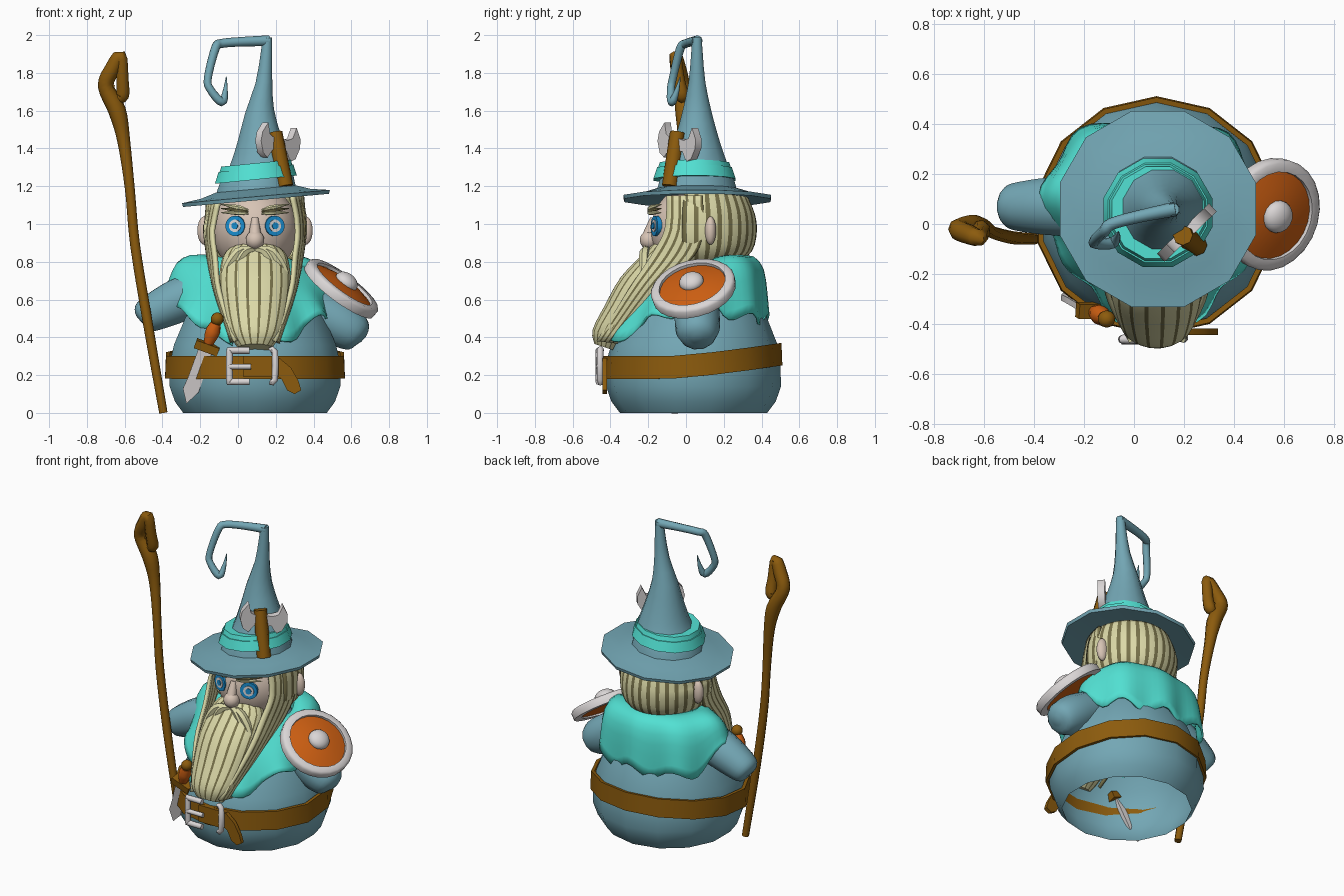
import bpy, bmesh, math
from mathutils import Vector, Matrix

if "Cube" in bpy.data.objects:
    bpy.data.objects.remove(bpy.data.objects["Cube"])

def mat(name, r, g, b):
    m = bpy.data.materials.new(name)
    m.diffuse_color = (r, g, b, 1)
    m.use_nodes = True
    m.node_tree.nodes["Principled BSDF"].inputs["Base Color"].default_value = m.diffuse_color
    return m

CLOTH = mat("dusty_blue", .172, .385, .46)
TEAL = mat("turquoise", .084, .75, .65)
WOOD = mat("brown", .262, .105, .004)
ORANGE = mat("orange", .61, .114, .006)
METAL = mat("light_grey", .70, .67, .67)
SKIN = mat("skin", .68, .55, .46)
CREAM = mat("cream", .71, .69, .39)
OLIVE = mat("olive", .19, .17, .07)
BLUE = mat("eye_blue", .01, .262, .61)
CX, CY = .09, .04                      # body axis

def make(name, verts, faces, mats, idx=None, M=None, solid=0):
    me = bpy.data.meshes.new(name)
    me.from_pydata([(M @ Vector(v)) if M else v for v in verts], [], faces)
    for m in mats:
        me.materials.append(m)
    if idx:
        for p, k in zip(me.polygons, idx):
            p.material_index = k
    bm = bmesh.new()
    bm.from_mesh(me)
    bmesh.ops.recalc_face_normals(bm, faces=bm.faces)
    bm.to_mesh(me)
    bm.free()
    ob = bpy.data.objects.new(name, me)
    bpy.context.collection.objects.link(ob)
    if solid:
        s = ob.modifiers.new("thickness", 'SOLIDIFY')
        s.thickness, s.offset = solid, 0
    return ob

def loft(name, rings, mats, closed=True, caps=True, stripes=False, **kw):
    n = len(rings[0])
    faces, idx = [], []
    for i in range(len(rings) - 1):
        for j in range(n if closed else n - 1):
            k = (j + 1) % n
            faces.append((i*n + j, i*n + k, (i+1)*n + k, (i+1)*n + j))
            idx.append(j % 2 if stripes else 0)
    if caps and closed:
        faces += [tuple(range(n)), tuple(range((len(rings)-1)*n, len(rings)*n))]
        idx += [0, 0]
    return make(name, [p for r in rings for p in r], faces, mats, idx, **kw)

def ring(cx, cy, z, rx, ry=None, n=12, tx=0, ty=0):
    ry = ry or rx
    out = []
    for i in range(n):
        a = 2*math.pi*(i + .5)/n
        x, y = rx*math.cos(a), ry*math.sin(a)
        out.append((cx + x, cy + y, z + tx*x + ty*y))
    return out

def curve(pts, n=4):                   # Catmull-Rom through points of any size
    p = [pts[0]] + list(pts) + [pts[-1]]
    out = []
    for i in range(1, len(p) - 2):
        for s in range(n):
            t = s/n
            out.append(tuple(.5*(2*b + (c-a)*t + (2*a-5*b+4*c-d)*t*t + (3*b-a-3*c+d)*t**3)
                             for a, b, c, d in zip(p[i-1], p[i], p[i+1], p[i+2])))
    return out + [tuple(pts[-1])]

def tube(name, pts, m, sides=8, n=4):  # pts: (x, y, z, radius)
    c = curve(pts, n)
    P = [Vector(p[:3]) for p in c]
    T = [(P[min(i+1, len(P)-1)] - P[max(i-1, 0)]).normalized() for i in range(len(P))]
    u = T[0].orthogonal().normalized()
    rings = []
    for i, t in enumerate(T):
        if i:
            u = T[i-1].rotation_difference(t) @ u
        v = t.cross(u)
        r = max(c[i][3], .002)
        rings.append([P[i] + r*(math.cos(a)*u + math.sin(a)*v)
                      for a in (2*math.pi*k/sides for k in range(sides))])
    return loft(name, rings, [m])

def ball(name, c, r, m, M=None, n=16):
    rings = [ring(c[0], c[1], c[2] - r[2]*math.cos(math.pi*i/n),
                  r[0]*max(math.sin(math.pi*i/n), .01), r[1]*max(math.sin(math.pi*i/n), .01), n)
             for i in range(n + 1)]
    return loft(name, rings, [m], M=M)

def lathe(name, prof, m, M=None, n=24, caps=True):
    return loft(name, [ring(0, 0, z, r, n=n) for r, z in prof], [m], M=M, caps=caps)

def plate(name, outline, t, m, M):     # outline in local x,z, thickness along y
    return loft(name, [[(x, y, z) for x, z in outline] for y in (-t/2, t/2)], [m], M=M)

def place(loc, rot=Matrix()):
    return Matrix.Translation(loc) @ rot.to_4x4()

def face_to(loc, d):                   # local z points along d
    return place(loc, Vector(d).to_track_quat('Z', 'Y').to_matrix())

# robe body, open underneath
body = [(0, .39, .04), (.06, .435, .04), (.14, .463, .04), (.25, .465, .035), (.36, .44, .045),
        (.5, .38, .05), (.6, .32, .055), (.7, .25, .06), (.8, .18, .06), (.84, .13, .06)]
loft("robe_body", [ring(CX, cy, z, r, n=14) for z, r, cy in body], [CLOTH], caps=False)

# belt, higher at the back
def belt_ring(z, r):
    return [(x, y, z + .07*max(0, (y + .1)/.6)**1.3) for x, y, z in ring(CX, CY - .008, z, r, r*.98, 14)]
loft("belt", [belt_ring(*p) for p in ((.18, .47), (.18, .488), (.30, .483), (.30, .462), (.18, .47))],
     [WOOD], caps=False)
tube("buckle_frame", [(.06, -.46, .33, .018), (-.035, -.46, .33, .018), (-.045, -.46, .32, .018),
     (-.045, -.46, .175, .018), (-.035, -.46, .165, .018), (.06, -.46, .165, .018)], METAL, n=2)
tube("buckle_prong", [(-.05, -.465, .245, .015), (.07, -.465, .245, .015)], METAL)
tube("buckle_bar", [(.17, -.45, .33, .016), (.195, -.455, .325, .018), (.195, -.455, .175, .018),
     (.17, -.45, .165, .016)], METAL, n=2)
plate("belt_strap", [(.03, .19), (.2, .19), (.2, .3), (.03, .3)], .02, WOOD, place((0, -.445, 0)))
plate("belt_strap_end", [(.2, .2), (.23, .18), (.26, .12), (.3, .1), (.335, .12), (.32, .17),
      (.28, .24), (.22, .29), (.2, .28)], .025, WOOD, place((0, -.43, 0)))

# sleeves
tube("sleeve_left", [(-.08, .06, .68, .1), (-.28, .07, .61, .12), (-.43, .07, .54, .105),
     (-.505, .07, .5, .08), (-.52, .07, .49, .02)], CLOTH, 12)
tube("sleeve_right", [(.22, .06, .66, .1), (.43, .06, .54, .12), (.56, .06, .46, .12),
     (.64, .06, .41, .09), (.665, .06, .39, .02)], CLOTH, 12)

# shoulder cape: flares over the sleeves, wavy hem, long front ends under the beard
def ease(a, lo, hi):
    t = min(1, max(0, (a - lo)/(hi - lo)))
    return t*t*(3 - 2*t)
def bump(a, mid, width):
    return math.exp(-((a - mid)/width)**2)
back = curve([(.24, .83), (.32, .82), (.37, .75), (.385, .62), (.39, .49)], 2)
front = curve([(.19, .82), (.25, .72), (.32, .63), (.37, .55), (.405, .48)], 2)
rows = []
for k, (b, f) in enumerate(zip(back, front)):
    row = []
    for i in range(65):
        a = math.radians(-165 + 330*i/64)
        w, end = ease(abs(a), 1.25, 2.25), ease(abs(a), 2.4, 2.8)
        q = k/(len(back) - 1)
        side = bump(abs(a), 1.5, .38)
        r = b[0]*(1-w) + f[0]*w + .015*q*q*math.cos(9*a) + .045*end*q*q
        r += ((.06 if a < 0 else .0)*side + (.06 if a < 0 else .03)*bump(abs(a), .85, .4))*q**.5
        z = b[1]*(1-w) + f[1]*w + .035*q*q*math.sin(9*a + 1) + .17*side*q*q - .13*end*q*q
        row.append((CX + r*math.sin(a), .05 + r*math.cos(a)*(.95 if abs(a) < 1.57 else 1),
                    z - (.05*side if a > 0 else 0)))
    rows.append(row)
loft("shoulder_cape", rows, [TEAL], closed=False, solid=.014)

# head, ears, nose, eyes, brows
ball("head", (CX, .05, .97), (.23, .24, .24), SKIN)
ball("nose", (CX, -.195, .915), (.05, .05, .05), SKIN)
tube("nose_bridge", [(CX, -.17, 1.03, .02), (CX, -.2, .93, .035)], SKIN)
for s, side in ((-1, "left"), (1, "right")):
    ball("ear_" + side, (CX + s*.268, .13, .965), (.038, .03, .075), SKIN)
    for k, (r, m) in enumerate(((.054, BLUE), (.033, METAL), (.018, BLUE))):
        lathe("eye_%s_%d" % (side, k), [(r, -.03), (r, .003 + .004*k)], m,
              face_to((CX + s*.105, -.166, .99), (s*.36, -1, .03)), 16)
    for k in range(3):
        tube("eyebrow_%s_%d" % (side, k), [(CX + s*.035, -.2, 1.055 + .01*k, .004),
             (CX + s*.09, -.185, 1.06 + .014*k, .013), (CX + s*.18, -.13, 1.06 + .022*k, .002)],
             (CREAM, OLIVE, CREAM)[k], 6)
    for k in range(2):
        tube("moustache_%s_%d" % (side, k), [(CX, -.2, .865, .012),
             (CX + s*(.06 + .03*k), -.22, .85, .026), (CX + s*(.11 + .05*k), -.23, .74, .02),
             (CX + s*(.1 + .06*k), -.28, .66, .003)], CREAM, 6)

# beard and hair: wide cream strands alternating with thin olive gaps
def strands(n, w=.66):
    return [(k + d)/n for k in range(n) for d in (0, w)]
beard = curve([(.88, -.09, .12, .08), (.83, -.12, .17, .1), (.7, -.22, .19, .125), (.55, -.315, .175, .115),
               (.42, -.40, .14, .095), (.345, -.425, .09, .06)], 3)
loft("beard", [[(CX + rx*math.cos(2*math.pi*u), cy + ry*math.sin(2*math.pi*u), z - .02*math.sin(2*math.pi*u))
                for u in strands(18, .76)] for z, cy, rx, ry in beard], [CREAM, OLIVE], stripes=True)
hair = curve([(.26, 1.135), (.295, 1.05), (.305, .96), (.28, .86), (.19, .78)], 3)
U = strands(18, .6) + [1]
loft("back_hair", [[(CX + .87*r*math.sin(a), .06 + r*math.cos(a), z + .09*r*math.sin(a)*(z > 1))
                    for a in (math.radians(-105 + 210*u) for u in U)] for r, z in hair],
     [CREAM, OLIVE], closed=False, stripes=True, solid=.02)
lock_front = curve([(.19, -.1, 1.13), (.22, -.11, .97), (.205, -.19, .82), (.185, -.31, .64), (.1, -.47, .38)], 4)
lock_back = curve([(.25, .09, 1.13), (.262, .09, .97), (.25, .05, .84), (.21, -.13, .65), (.12, -.36, .37)], 4)
for s, side in ((-1, "left"), (1, "right")):
    loft("side_lock_" + side, [[(CX + s*(f[0]*(1-u) + b[0]*u + .04*u*(1-u)), f[1]*(1-u) + b[1]*u,
         f[2]*(1-u) + b[2]*u + s*.02*(f[2] > 1)) for u in strands(5) + [1]] for f, b in zip(lock_front, lock_back)],
         [CREAM, OLIVE], closed=False, stripes=True, solid=.02)

# hat: tilted brim, cone, curled tip, band
brim = [(.2, 1.145), (.4, 1.125), (.405, 1.145), (.3, 1.16), (.22, 1.185)]
loft("hat_brim", [ring(.095, .06, z, r, tx=.09) for r, z in brim], [CLOTH])
cone = curve([(.095, 1.17, .22), (.1, 1.24, .2), (.115, 1.32, .165), (.115, 1.45, .12), (.115, 1.6, .078),
              (.137, 1.75, .046), (.15, 1.9, .032), (.155, 1.985, .026)], 2)
loft("hat_cone", [ring(x, .058, z, r, tx=.09) for x, z, r in cone], [CLOTH])
tube("hat_curl", [(.165, .06, 1.97, .029), (.02, .03, 1.965, .025), (-.09, .0, 1.955, .024),
     (-.12, -.03, 1.93, .023), (-.16, -.07, 1.77, .021), (-.145, -.08, 1.71, .021), (-.085, -.075, 1.645, .023),
     (-.068, -.05, 1.7, .014), (-.062, -.03, 1.78, .002)], CLOTH)
for k, (z, r) in enumerate(((1.235, .225), (1.262, .21))):
    loft("hat_band_%d" % k, [ring(.095, .045, zz, rr, tx=.1) for zz, rr in
         ((z, r-.03), (z, r), (z + .06, r - .02), (z + .06, r - .05))], [TEAL])

# small axe tucked in the band
tube("axe_handle", [(.25, -.085, 1.2, .043), (.195, -.045, 1.485, .04)], WOOD)
for s in (-1, 1):
    M = place((.21, -.035, 1.42), Matrix.Rotation(math.radians(44), 3, 'Z') @ Matrix.Rotation(math.radians(8), 3, 'Y'))
    plate("axe_blade_%d" % (s + 2), [(s*x, z) for x, z in ((0, -.035), (.05, -.03), (.085, -.08), (.12, -.06),
          (.145, 0), (.14, .05), (.105, .105), (.085, .045), (.05, .03), (0, .035))], .045, METAL, M)

# round shield on the right shoulder
S = face_to((.545, .04, .655), (.58, -.22, .78))
lathe("shield_rim", [(.175, -.02), (.225, -.02), (.228, .02), (.215, .035), (.18, .035), (.175, -.02)], METAL, S, caps=False)
lathe("shield_face", [(.19, -.01), (.19, .015), (.11, .04), (.02, .05)], ORANGE, S)
ball("shield_boss", (0, 0, .05), (.066, .066, .045), METAL, S)

# dagger pushed behind the belt, blade running inside it
D = place((-.165, -.345, .345), Matrix.Rotation(math.radians(20), 3, 'Y') @ Matrix.Rotation(math.radians(12), 3, 'X'))
plate("dagger_blade", [(-.04, 0), (-.04, -.18), (-.045, -.25), (0, -.32), (.04, -.24), (.035, 0)], .025, METAL, D)
plate("dagger_guard", [(-.065, -.02), (.065, -.02), (.065, .025), (-.065, .025)], .06, WOOD, D)
lathe("dagger_grip", [(.025, .02), (.038, .07), (.04, .1), (.028, .14)], ORANGE, D, 10)
ball("dagger_pommel", (0, 0, .165), (.035, .035, .035), WOOD, D, 10)

# staff with a hooked head
tube("staff", [(-.395, -.06, 0, .022), (-.48, -.055, .49, .026), (-.545, -.04, .89, .026), (-.572, -.03, 1.18, .026),
     (-.605, -.01, 1.44, .034), (-.64, -.01, 1.6, .047), (-.70, -.02, 1.73, .042), (-.665, -.04, 1.82, .042),
     (-.622, -.055, 1.89, .034), (-.612, -.04, 1.77, .034), (-.612, -.02, 1.68, .036), (-.645, -.02, 1.67, .022),
     (-.668, -.025, 1.71, .012), (-.655, -.03, 1.735, .005)], WOOD)

# smooth shading with kept edges
bpy.ops.object.select_all(action='SELECT')
bpy.context.view_layer.objects.active = bpy.data.objects["robe_body"]
bpy.ops.object.shade_smooth_by_angle(angle=math.radians(50))
